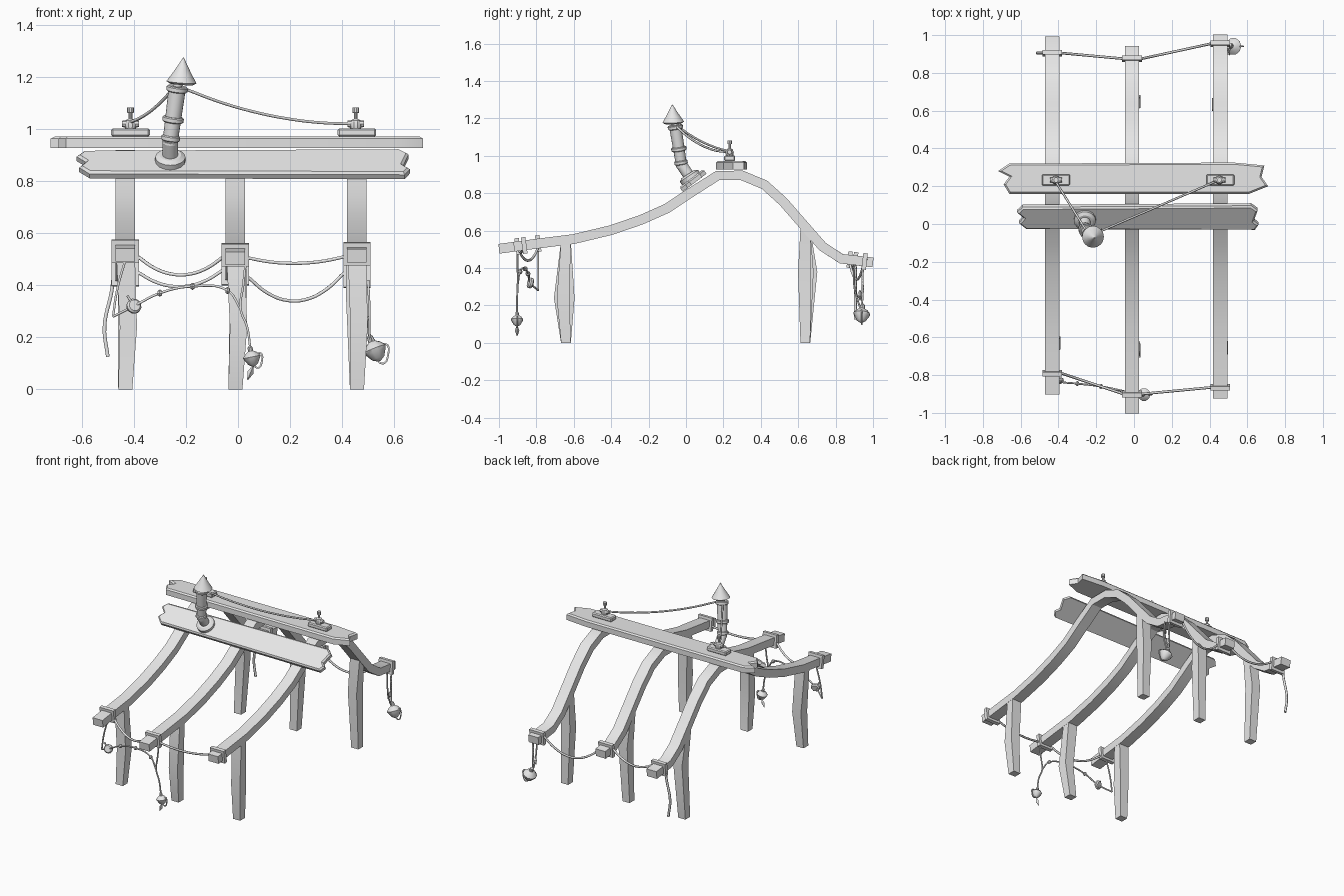
import bpy, bmesh, math
from mathutils import Vector, Matrix

cube = bpy.data.objects.get("Cube")
if cube:
    bpy.data.objects.remove(cube, do_unlink=True)

grey = bpy.data.materials.new("plain grey")
grey.use_nodes = True
grey.diffuse_color = (0.8, 0.8, 0.8, 1)
grey.node_tree.nodes["Principled BSDF"].inputs["Base Color"].default_value = grey.diffuse_color


def finish(name, bm, matrix=None):
    """Turn a bmesh into a shaded object."""
    bmesh.ops.recalc_face_normals(bm, faces=bm.faces)
    mesh = bpy.data.meshes.new(name)
    bm.to_mesh(mesh)
    bm.free()
    mesh.materials.append(grey)
    obj = bpy.data.objects.new(name, mesh)
    bpy.context.collection.objects.link(obj)
    if matrix:
        obj.matrix_world = matrix
    bpy.ops.object.select_all(action='DESELECT')
    obj.select_set(True)
    bpy.context.view_layer.objects.active = obj
    bpy.ops.object.shade_smooth_by_angle(angle=math.radians(32))
    return obj


def loft(name, rings, matrix=None):
    """Skin a row of equal rings and cap both ends."""
    bm = bmesh.new()
    rows = [[bm.verts.new(p) for p in ring] for ring in rings]
    n = len(rows[0])
    for a, b in zip(rows, rows[1:]):
        for i in range(n):
            j = (i + 1) % n
            bm.faces.new((a[i], a[j], b[j], b[i]))
    bm.faces.new(rows[0])
    bm.faces.new(rows[-1])
    return finish(name, bm, matrix)


def lathe(name, profile, base, axis=(0, 0, 1), sides=16):
    """Spin (radius, height) pairs about an axis from a base point."""
    rings = [[(r * math.cos(2 * math.pi * i / sides), r * math.sin(2 * math.pi * i / sides), h)
              for i in range(sides)] for r, h in profile]
    turn = Vector((0, 0, 1)).rotation_difference(Vector(axis)).to_matrix().to_4x4()
    return loft(name, rings, Matrix.Translation(base) @ turn)


def box(name, centre, size, tilt=0.0, bevel=0.0):
    bm = bmesh.new()
    bmesh.ops.create_cube(bm, size=1)
    bmesh.ops.scale(bm, vec=size, verts=bm.verts)
    if bevel:
        bmesh.ops.bevel(bm, geom=bm.edges[:], offset=bevel, segments=1, affect='EDGES')
    return finish(name, bm, Matrix.Translation(centre) @ Matrix.Rotation(tilt, 4, 'X'))


def rope(name, points, radius=0.007):
    """Round cord running smoothly through the points."""
    curve = bpy.data.curves.new(name, 'CURVE')
    curve.dimensions = '3D'
    curve.bevel_depth = radius
    curve.bevel_resolution = 1
    curve.resolution_u = 6
    curve.use_fill_caps = True
    spline = curve.splines.new('BEZIER')
    spline.bezier_points.add(len(points) - 1)
    for bp, p in zip(spline.bezier_points, points):
        bp.co = p
        bp.handle_left_type = bp.handle_right_type = 'AUTO'
    curve.materials.append(grey)
    obj = bpy.data.objects.new(name, curve)
    bpy.context.collection.objects.link(obj)
    bpy.ops.object.select_all(action='DESELECT')
    obj.select_set(True)
    bpy.context.view_layer.objects.active = obj
    bpy.ops.object.convert(target='MESH')


def sagging(name, a, b, sag, radius=0.007):
    a, b = Vector(a), Vector(b)
    rope(name, [a.lerp(b, t) - Vector((0, 0, sag * 4 * t * (1 - t)))
                for t in (0, 0.2, 0.4, 0.6, 0.8, 1)], radius)


# Roof line shared by all rafters, as (y, z)
LINE = [(-1, .503), (-.8, .53), (-.6, .555), (-.4, .603), (-.24, .658), (-.1, .72), (.02, .80),
        (.17, .895), (.3, .895), (.42, .845), (.52, .755), (.62, .64), (.73, .515), (.83, .45), (1, .43)]


def height(y):
    for (y0, z0), (y1, z1) in zip(LINE, LINE[1:]):
        if y <= y1:
            return z0 + (z1 - z0) * (y - y0) / (y1 - y0)
    return LINE[-1][1]


def rafter(name, x, y0, y1, w=0.0375, h=0.026):
    path = [(y0, height(y0))] + [p for p in LINE if y0 + .02 < p[0] < y1 - .02] + [(y1, height(y1))]
    rings = []
    for i, (y, z) in enumerate(path):
        a, b = path[max(i - 1, 0)], path[min(i + 1, len(path) - 1)]
        t = Vector((b[0] - a[0], b[1] - a[1])).normalized() * h
        rings.append([(x + sx * w, y - s * t.y, z + s * t.x)
                      for sx, s in ((-1, -1), (1, -1), (1, 1), (-1, 1))])
    loft(name, rings)


def post(name, x, y, top, mid, bend):
    rings = []
    for z, w, d, k in ((0, .027, .026, 0), (mid, .033, .034, 1), (top, .036, .026, 0)):
        cx, cy = x + bend[0] * k, y + bend[1] * k
        rings.append([(cx + a * w, cy + b * d, z) for a, b in ((-1, -1), (1, -1), (1, 1), (-1, 1))])
    loft(name, rings)


# Rafters, collars near their ends, and bent posts
rows = [("right", -.433, -.9, .99, -.79, .905, (.012, .012), (.005, .03)),
        ("middle", -.01, -1, .94, -.90, .875, (.012, -.03), (.012, .01)),
        ("left", .457, -.92, 1, -.865, .955, (.008, -.015), (-.01, -.005))]
for side, x, y0, y1, c0, c1, bend0, bend1 in rows:
    rafter(side + "_rafter", x, y0, y1)
    for end, y in (("front", c0), ("back", c1)):
        slope = math.atan2(height(y + .02) - height(y - .02), .04)
        box(f"{side}_{end}_collar", (x, y, height(y)), (.105, .024, .088), slope)
    post(side + "_front_post", x, -.642, .545, .24, bend0)
    post(side + "_back_post", x, .638, .61, .38, bend1)


# Ragged planks, drawn as half outlines and thickened
def plank(name, outline, thick, matrix):
    bm = bmesh.new()
    face = bm.faces.new([bm.verts.new((x, y, -thick / 2)) for x, y in outline])
    new = bmesh.ops.extrude_face_region(bm, geom=[face])["geom"]
    top = [v for v in new if isinstance(v, bmesh.types.BMVert)]
    bmesh.ops.translate(bm, vec=(0, 0, thick), verts=top)
    rim = [e for e in bm.edges if all(v in top for v in e.verts)]
    bmesh.ops.bevel(bm, geom=rim, offset=.009, segments=1, affect='EDGES')
    finish(name, bm, matrix)


plank("ridge_plank", [(-.66, -.08), (.61, -.08), (.71, -.04), (.675, .01), (.69, .07), (.53, .085),
                      (-.66, .08), (-.72, .04), (-.66, .01), (-.69, -.03)],
      .045, Matrix.Translation((0, .24, .95)))
pitch = math.radians(37)
plank("slope_plank", [(-.57, -.075), (.64, -.08), (.66, -.045), (.635, -.02), (.655, .05), (.62, .08),
                      (-.59, .07), (-.62, .035), (-.585, .0), (-.61, -.035)],
      .03, Matrix.Translation((0, .037, .868)) @ Matrix.Rotation(pitch, 4, 'X'))

# Crooked chimney with flange, rings and pointed cap
base, elbow, top = Vector((-.26, .03, .872)), Vector((-.26, -.025, .955)), Vector((-.233, -.058, 1.16))
lean, rise = (elbow - base).normalized(), (top - elbow).normalized()
lathe("chimney_flange", [(.058, 0), (.058, .025), (.042, .036)], base, lean)
lathe("lower_pipe", [(.03, 0), (.03, .11)], base, lean)
lathe("upper_pipe", [(.029, -.015), (.033, .205)], elbow, rise)
for i, (t, r) in enumerate(((.05, .036), (.4, .041), (.97, .041))):
    lathe(f"pipe_ring_{i}", [(r - .005, -.011), (r, -.007), (r, .007), (r - .005, .011)],
          elbow.lerp(top, t), rise)
lathe("cap_stem", [(.018, 0), (.018, .04)], top, rise)
lathe("chimney_cap", [(.045, -.008), (.058, 0), (.04, .028), (.02, .062), (.001, .096)],
      (-.217, -.068, 1.18), (.08, -.06, 1))

# Ridge brackets with pegs, and the cords to the chimney
for side, x, px in (("right", -.413, -.413), ("left", .457, .452)):
    box(side + "_bracket", (x, .233, .987), (.148, .06, .03), 0, .006)
    lathe(side + "_peg", [(.02, 0), (.024, .016), (.018, .034), (.007, .04), (.007, .062), (.013, .063),
                          (.013, .083)], (px, .233, 1.0), sides=10)
    lathe(side + "_knot", [(.012, -.032), (.017, 0), (.012, .032)], (px, .233, 1.02), (1, 0, 0), 8)
sagging("short_cord", (-.42, .233, 1.025), (-.25, -.04, 1.155), .02, .006)
sagging("long_cord", (.45, .233, 1.02), (-.205, -.05, 1.155), .035, .006)

# Ropes slung between collars
sagging("front_right_rope", (-.385, -.79, .51), (-.055, -.9, .51), .07)
sagging("front_left_rope", (.04, -.9, .505), (.41, -.865, .51), .023)
sagging("back_right_rope", (-.385, .905, .45), (-.055, .875, .46), .06)
sagging("back_left_rope", (.04, .875, .43), (.41, .955, .45), .10)
rope("loose_rope", [(-.475, .905, .47), (-.485, .905, .38), (-.513, .905, .24), (-.5, .905, .125)], .008)

# Beaded garland under the front rafters
beads = [(-.48, -.79, .28), (-.4, -.832, .32), (-.3, -.845, .37), (-.175, -.86, .396),
         (-.04, -.888, .38), (.01, -.9, .31)]
rope("garland", beads, .005)
rope("garland_right_drop", [(-.435, -.79, .49), (-.465, -.79, .38), beads[0]], .005)
rope("garland_left_drop", [(.03, -.9, .49), (.02, -.9, .4), beads[-1], (.035, -.903, .24), (.047, -.903, .16)], .005)
lathe("garland_disc", [(.022, -.012), (.029, -.005), (.029, .005), (.022, .012)], beads[1], (.3, -1, .3), 12)
rope("disc_pin", [(-.425, -.84, .36), (-.4, -.835, .32), (-.385, -.83, .295)], .005)
for i, p in enumerate(beads[2:5]):
    lathe(f"garland_bead_{i}", [(.009, -.008), (.014, 0), (.009, .008)], p, (1, -.1, 0), 8)

# Hanging charms: pointed body, collar, fin and curled hook
def charm(name, centre, s, axis, fin):
    c = Vector(centre)
    lathe(name + "_body", [(.006 * s, -1.1 * .045 * s), (.025 * s, -.038 * s), (.04 * s, -.012 * s),
                           (.046 * s, 0), (.03 * s, .02 * s), (.014 * s, .03 * s), (.012 * s, .05 * s),
                           (.003 * s, .06 * s)], c, axis, 10)
    rope(name + "_hook", [c + s * Vector(p) for p in ((.02, 0, 0), (.042, 0, .02), (.05, 0, -.03),
                                                      (.035, 0, -.055), (.015, 0, -.05))], .004)
    lathe(name + "_fin", [(.002, -.03), (.016 * s, 0), (.002, .03)], c + Vector(fin), (.4, 0, 1), 4)


charm("front_charm", (.053, -.903, .125), .75, (-.2, 0, 1), (-.005, 0, -.06))
charm("back_charm", (.525, .94, .155), 1.0, (-.4, .1, 1), (-.03, -.01, .1))
rope("back_charm_cord", [(.495, .965, .45), (.5, .945, .38), (.5, .945, .28), (.505, .94, .2)], .006)
rope("back_charm_loop", [(.5, .9, .42), (.505, .9, .3), (.505, .92, .22), (.51, .935, .18)], .005)
